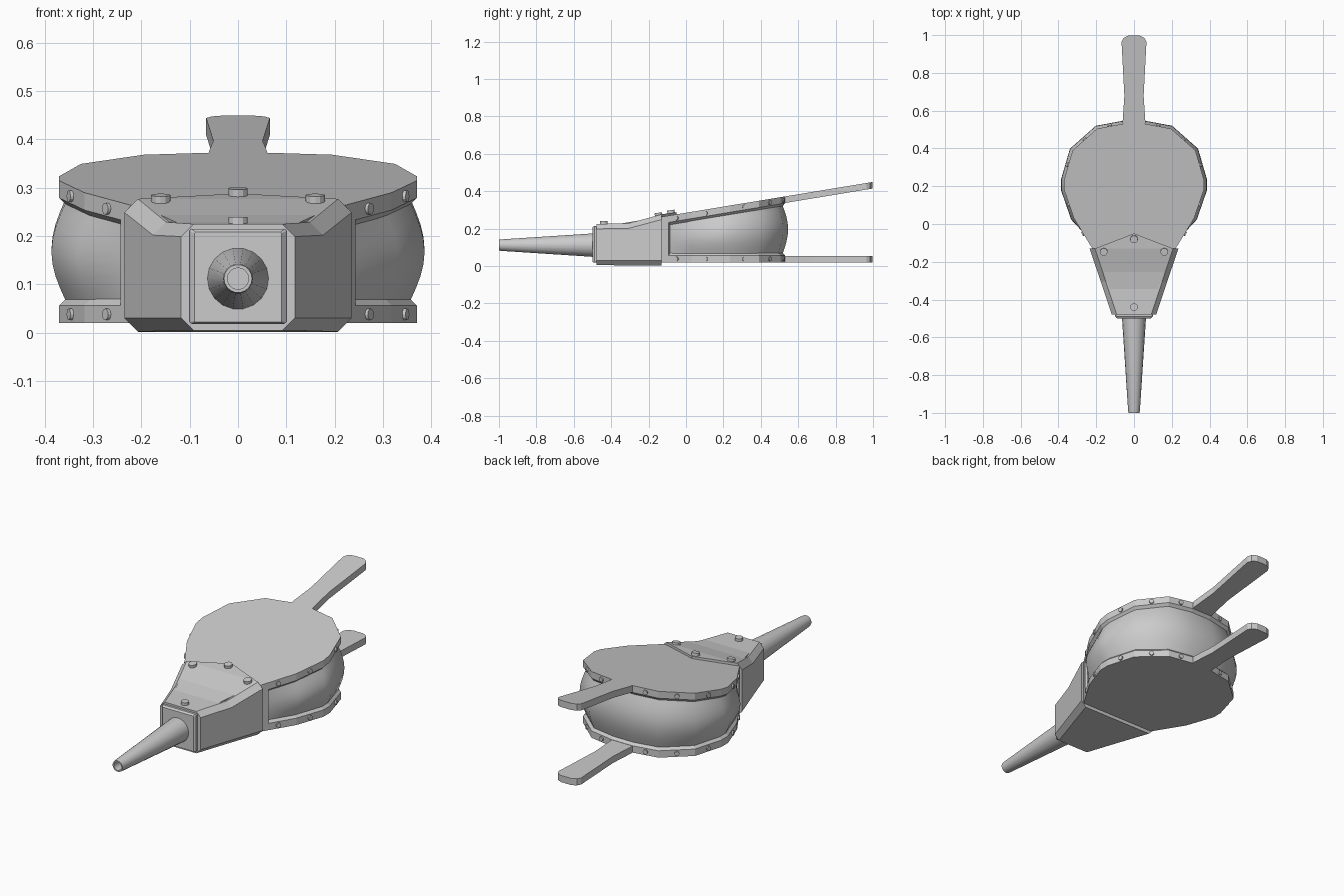
import bpy, bmesh, math
from mathutils import Vector

if "Cube" in bpy.data.objects:
    bpy.data.objects.remove(bpy.data.objects["Cube"])


def top_z(y):
    # upper face of the tilted board
    return 0.45 - 0.165 * (1 - y)


def make(name, verts, faces, smooth=None):
    me = bpy.data.meshes.new(name)
    me.from_pydata(verts, [], faces)
    bm = bmesh.new()
    bm.from_mesh(me)
    bmesh.ops.recalc_face_normals(bm, faces=bm.faces)
    bm.to_mesh(me)
    bm.free()
    ob = bpy.data.objects.new(name, me)
    bpy.context.collection.objects.link(ob)
    if smooth:
        bpy.ops.object.select_all(action='DESELECT')
        ob.select_set(True)
        bpy.context.view_layer.objects.active = ob
        bpy.ops.object.shade_smooth_by_angle(angle=math.radians(smooth))
    return ob


def prism(name, pts, lo, hi):
    n = len(pts)
    verts = [(x, y, lo(y)) for x, y in pts] + [(x, y, hi(y)) for x, y in pts]
    faces = [list(range(n))[::-1], list(range(n, 2 * n))]
    faces += [(i, (i + 1) % n, n + (i + 1) % n, n + i) for i in range(n)]
    return make(name, verts, faces)


def loft(name, rings, closed=True, caps=False, smooth=None):
    n = len(rings[0])
    verts = [v for r in rings for v in r]
    faces = [(k * n + i, k * n + (i + 1) % n, (k + 1) * n + (i + 1) % n, (k + 1) * n + i)
             for k in range(len(rings) - 1) for i in range(n if closed else n - 1)]
    if caps:
        faces += [list(range(n))[::-1], list(range(len(verts) - n, len(verts)))]
    return make(name, verts, faces, smooth)


def mirrored(half):
    return half + [(-x, y) for x, y in reversed(half)]


def offset(pts, d):
    # mitred outward offset of an open outline
    out = []
    for i, p in enumerate(pts):
        ns = []
        for a, b in ((i - 1, i), (i, i + 1)):
            if a >= 0 and b < len(pts):
                e = (Vector(pts[b]) - Vector(pts[a])).normalized()
                ns.append(Vector((e.y, -e.x)))
        m = sum(ns, Vector((0, 0))).normalized()
        q = Vector(p) + m * (d / m.dot(ns[0]))
        out.append((q.x, q.y))
    return out


def disc(name, loc, normal, r, depth):
    bpy.ops.mesh.primitive_cylinder_add(vertices=12, radius=r, depth=depth, location=loc)
    ob = bpy.context.object
    ob.name = name
    ob.rotation_euler = Vector(normal).to_track_quat('Z', 'Y').to_euler()


# Body outline, right half from the nozzle block round to the handle
half = [(0.199, -0.165), (0.243, -0.093), (0.318, 0.03), (0.37, 0.18),
        (0.37, 0.235), (0.325, 0.39), (0.195, 0.505), (0.06, 0.53)]
outline = mirrored(half)

# Boards with handles
inner = offset(outline, -0.008)[:len(half)]
handle = [(0.06, 0.545), (0.051, 0.68), (0.066, 0.965), (0.055, 0.985), (0.03, 0.997)]
board = mirrored([(0.09, -0.45)] + inner + handle)
prism("lower_board", board, lambda y: 0.02, lambda y: 0.055)
prism("upper_board", board, lambda y: top_z(y) - 0.035, top_z)

# Leather rim straps around both boards
rim = [(-0.015, 0), (0, 0), (0, 0.036), (-0.014, 0.05), (-0.03, 0.05)]
for name, zf in (("lower_rim", lambda y, h: 0.02 + h),
                 ("upper_rim", lambda y, h: top_z(y) - h)):
    loft(name, [[(x, y, zf(y, h)) for x, y in offset(outline, o)] for o, h in rim],
         closed=False)

# Bulging leather wall
rings = []
base = offset(outline, -0.014)
bulged = offset(outline, 0.016)
for k in range(9):
    t = k / 8
    s = math.sin(math.pi * t)
    ring = []
    for i, (a, b) in enumerate(zip(base, bulged)):
        w = s * (0 if i < 2 or i > len(base) - 3 else 1)
        x, y = (a[j] + (b[j] - a[j]) * w for j in (0, 1))
        ring.append((x, y, 0.065 + (top_z(y) - 0.045 - 0.065) * t))
    rings.append(ring)
loft("leather_wall", rings, closed=False, smooth=38)

# Upright straps beside the nozzle block
for s, side in ((1, "right"), (-1, "left")):
    strap = [(0.21, -0.147), (0.243, -0.093), (0.221, -0.08), (0.188, -0.134)]
    prism("front_strap_" + side, [(s * x, y) for x, y in strap],
          lambda y: 0.03, lambda y: top_z(y) - 0.02)

# Tacks at the middle of each rim edge
for s in (1, -1):
    for i in (1, 2, 4, 5, 6):
        (x0, y0), (x1, y1) = half[i], half[i + 1]
        if i == 1:
            x0, y0 = 0.22, -0.13
        mx, my = s * (x0 + x1) / 2, (y0 + y1) / 2
        nrm = (s * (y1 - y0), x0 - x1, 0)
        disc("lower_tack", (mx, my, 0.038), nrm, 0.012, 0.014)
        disc("upper_tack", (mx, my, top_z(my) - 0.02), nrm, 0.012, 0.014)


# Chamfered, tapering nozzle block
def section(y, w, z0, z1, c):
    r = [(w - c, z1), (w, z1 - c), (w, z0 + c), (w - c, z0)]
    return [(x, y, z) for x, z in r] + [(-x, y, z) for x, z in reversed(r)]


loft("nozzle_block", [section(-0.478, 0.118, 0.005, 0.225, 0.026),
                      section(-0.305, 0.176, 0.004, 0.229, 0.027),
                      section(-0.13, 0.235, 0.002, 0.277, 0.028)], caps=True)
prism("block_flap", [(0.207, -0.13), (0, -0.05), (-0.207, -0.13)],
      lambda y: top_z(y) - 0.01, lambda y: 0.277 + (y + 0.13) * 0.14)
loft("front_plate", [section(-0.47, 0.1, 0.018, 0.215, 0.004),
                     section(-0.49, 0.1, 0.018, 0.215, 0.004),
                     section(-0.5, 0.09, 0.022, 0.208, 0.002)], caps=True)

# Rivets on top of the block
for x, y, z in ((0, -0.08, 0.288), (0.16, -0.147, 0.274), (-0.16, -0.147, 0.274), (0, -0.44, 0.229)):
    disc("rivet", (x, y, z), (0, -0.15 if y > -0.3 else 0, 1), 0.02, 0.022)

# Hollow nozzle pipe
pipe = [(-0.49, 0.064), (-0.99, 0.031), (-1.0, 0.029), (-1.0, 0.022), (-0.9, 0.022)]
loft("nozzle_pipe", [[(r * math.cos(a), y, 0.112 + r * math.sin(a))
                      for a in (i * math.tau / 18 for i in range(18))] for y, r in pipe],
     caps=True, smooth=30)
